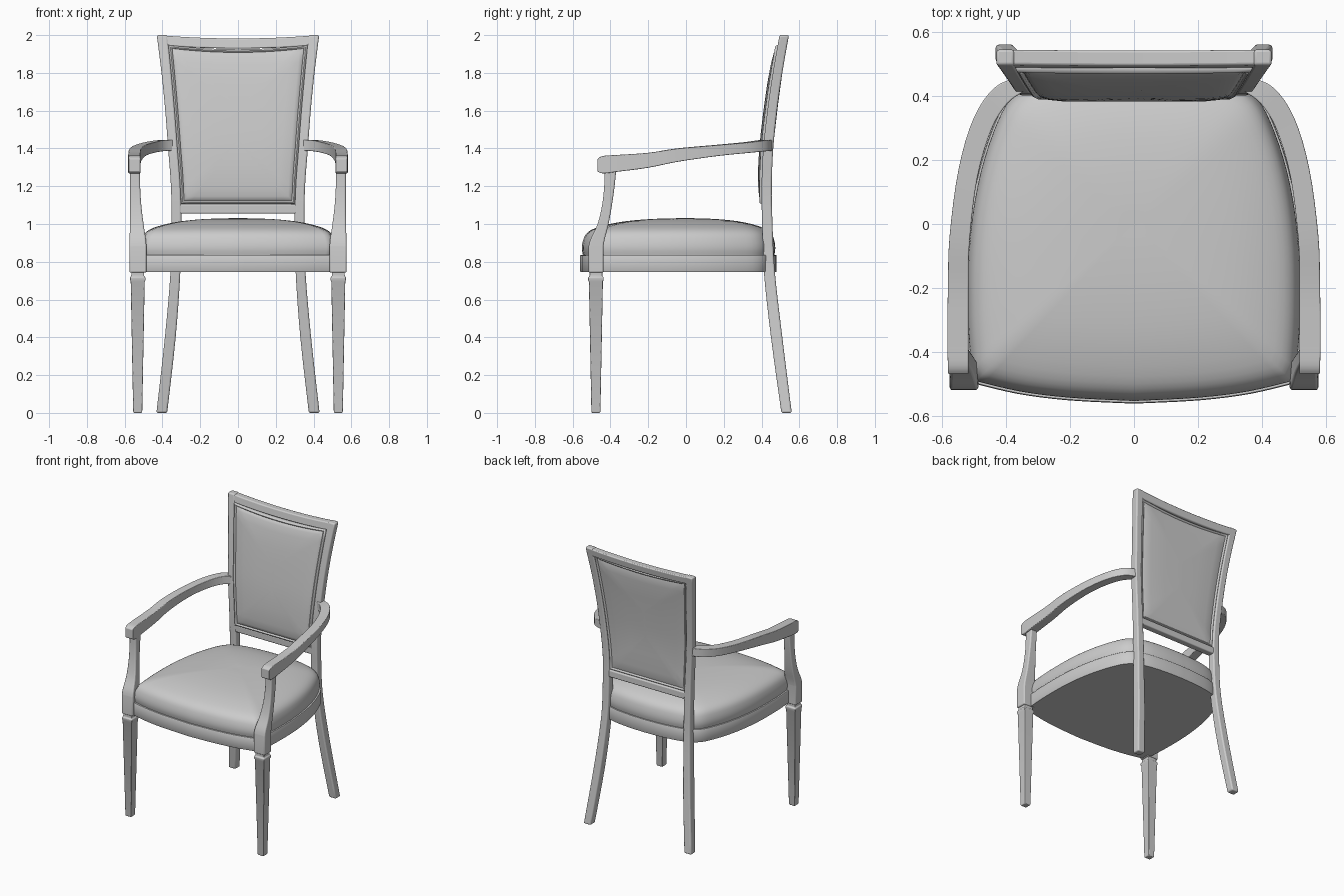
import bpy
import bmesh
import math

cube = bpy.data.objects.get("Cube")
if cube:
    bpy.data.objects.remove(cube, do_unlink=True)

GREY = (0.6, 0.6, 0.6, 1.0)
mat = bpy.data.materials.new("plain grey")
mat.use_nodes = True
mat.diffuse_color = GREY
mat.node_tree.nodes["Principled BSDF"].inputs["Base Color"].default_value = GREY


def smooth(rows, steps=4):
    """Run a smooth curve through rows of numbers."""
    out = []
    for i in range(len(rows) - 1):
        a, b = rows[max(i - 1, 0)], rows[i]
        c, d = rows[i + 1], rows[min(i + 2, len(rows) - 1)]
        for s in range(steps):
            t = s / steps
            out.append([0.5 * (2 * q + (r - p) * t + (2*p - 5*q + 4*r - w) * t * t
                               + (3*q - p - 3*r + w) * t ** 3)
                        for p, q, r, w in zip(a, b, c, d)])
    out.append(list(rows[-1]))
    return out


def look_up(table, z):
    """Straight interpolation in (z, value) pairs."""
    for (z0, v0), (z1, v1) in zip(table, table[1:]):
        if z <= z1:
            break
    return v0 + (v1 - v0) * (z - z0) / (z1 - z0)


def skin(name, rings, bevel=0.0, mirror=False, angle=35):
    """Join rings of points into a closed skin with capped ends."""
    bm = bmesh.new()
    loops = [[bm.verts.new(p) for p in ring] for ring in rings]
    n = len(loops[0])
    for a, b in zip(loops, loops[1:]):
        for i in range(n):
            j = (i + 1) % n
            bm.faces.new((a[i], a[j], b[j], b[i]))
    bm.faces.new(loops[0])
    bm.faces.new(loops[-1])
    bmesh.ops.recalc_face_normals(bm, faces=bm.faces)
    mesh = bpy.data.meshes.new(name)
    bm.to_mesh(mesh)
    bm.free()
    mesh.materials.append(mat)
    obj = bpy.data.objects.new(name, mesh)
    bpy.context.collection.objects.link(obj)
    if bevel:
        mod = obj.modifiers.new("Rounded edges", 'BEVEL')
        mod.width = bevel
        mod.segments = 3
        mod.limit_method = 'ANGLE'
        mod.angle_limit = math.radians(40)
    if mirror:
        obj.modifiers.new("Other side", 'MIRROR')
    bpy.ops.object.select_all(action='DESELECT')
    obj.select_set(True)
    bpy.context.view_layer.objects.active = obj
    bpy.ops.object.shade_smooth_by_angle(angle=math.radians(angle))
    return obj


def box_ring(x0, x1, y0, y1, z):
    return [(x0, y0, z), (x1, y0, z), (x1, y1, z), (x0, y1, z)]


# Seat outline: bowed front, sides curving in to a rounded back
front_edge = smooth([(0, -0.56), (0.2, -0.55), (0.36, -0.53), (0.5, -0.497)])
side_edge = smooth([(0.515, -0.46), (0.525, -0.3), (0.522, -0.08), (0.495, 0.12),
                    (0.445, 0.29), (0.385, 0.4), (0.28, 0.452), (0.14, 0.474), (0, 0.48)])
half = front_edge + side_edge
outline = half + [(-x, y) for x, y in half[-2:0:-1]]


def seat_ring(scale, z):
    return [(x * scale, y * scale, z) for x, y in outline]


skin("seat_rail", [seat_ring(s, z) for s, z in
                   ((0.995, 0.745), (1, 0.75), (1, 0.832), (0.995, 0.837))])
cushion = smooth([(0.975, 0.837), (0.985, 0.87), (0.975, 0.91), (0.94, 0.95),
                  (0.85, 0.98), (0.65, 1.008), (0.4, 1.024), (0.15, 1.03), (0.02, 1.03)], 3)
skin("seat_cushion", [seat_ring(s, z) for s, z in cushion], angle=60)

# Back posts sweep from splayed feet up to the leaning top
POST = [(0.375, 0.432, 0.505, 0.56, 0), (0.33, 0.387, 0.45, 0.51, 0.4),
        (0.305, 0.357, 0.412, 0.47, 0.75), (0.30, 0.352, 0.403, 0.458, 1.0),
        (0.305, 0.355, 0.40, 0.454, 1.2), (0.32, 0.37, 0.409, 0.462, 1.4),
        (0.335, 0.385, 0.431, 0.482, 1.6), (0.353, 0.405, 0.46, 0.51, 1.8),
        (0.373, 0.43, 0.495, 0.545, 2.0)]
post = smooth(POST)
skin("back_post", [box_ring(*r) for r in post], 0.009, True)
post_front = [(r[4], r[2]) for r in post]
panel_width = [(r[4], r[0] + 0.001) for r in post]


# Cross rails of the back
def cross_rail(name, reach, bottom, top, sag):
    rings = []
    for i in range(13):
        t = i / 6 - 1
        drop = sag * (1 - t * t)
        ring = []
        for z, back in ((bottom, 0.002), (bottom, 0.05), (top, 0.05), (top, 0.002)):
            z -= drop
            ring.append((t * reach, look_up(post_front, z) + back, z))
        rings.append(ring)
    skin(name, rings, 0.007)


cross_rail("top_rail", 0.40, 1.945, 1.998, 0.016)
cross_rail("lower_back_rail", 0.325, 1.055, 1.105, 0)

# Upholstered back panel with a raised cord round its edge
LOW, HIGH, SAG, MID = 1.107, 1.947, 0.022, 1.53
N = 14
edge = [(-1 + 2 * i / N, 0) for i in range(N)] + [(1, i / N) for i in range(N)]
edge += [(-x, 1 - v) for x, v in edge]


def panel_ring(inset, forward):
    ring = []
    for u, v in edge:
        z = LOW + v * (HIGH - LOW - SAG * (1 - u * u))
        x = u * look_up(panel_width, z)
        x *= 1 - inset / 0.33
        z = MID + (z - MID) * (1 - inset / 0.42)
        ring.append((x, look_up(post_front, z) - forward, z))
    return ring


PAD = [(0.32, -0.052), (0.2, -0.051), (0.08, -0.048), (0.03, -0.042), (0.018, -0.038),
       (0.014, -0.044), (0.007, -0.046), (0.001, -0.04), (0, 0), (0.003, 0.009),
       (0.009, 0.012), (0.015, 0.009), (0.018, 0.003), (0.023, 0.008),
       (0.04, 0.013), (0.09, 0.018), (0.2, 0.021), (0.32, 0.021)]
skin("back_panel", [panel_ring(*p) for p in PAD], angle=50)

# Arms: outer x, outer y, inner x, inner y, underside z, top z
ARM = [(0.579, -0.468, 0.516, -0.468, 1.278, 1.345), (0.58, -0.44, 0.516, -0.44, 1.268, 1.36),
       (0.582, -0.36, 0.516, -0.36, 1.277, 1.366), (0.58, -0.2, 0.516, -0.2, 1.298, 1.377),
       (0.575, -0.04, 0.512, -0.05, 1.33, 1.4), (0.547, 0.17, 0.488, 0.145, 1.36, 1.418),
       (0.5, 0.33, 0.444, 0.295, 1.376, 1.432), (0.435, 0.425, 0.395, 0.375, 1.385, 1.443),
       (0.362, 0.458, 0.345, 0.412, 1.388, 1.446)]
skin("arm", [[(xo, yo, zb), (xi, yi, zb), (xi, yi, zt), (xo, yo, zt)]
             for xo, yo, xi, yi, zb, zt in smooth(ARM)], 0.018, True)

# Arm supports flow down into the corner blocks
SUPPORT = [(0.485, 0.575, -0.516, -0.437, 0.88), (0.488, 0.574, -0.505, -0.43, 0.92),
           (0.5, 0.572, -0.468, -0.41, 1.0), (0.512, 0.571, -0.444, -0.392, 1.1),
           (0.518, 0.571, -0.433, -0.378, 1.2), (0.519, 0.571, -0.431, -0.368, 1.3)]
block = [box_ring(0.485, 0.575, -0.516, -0.437, 0.742)]
skin("arm_support", block + [box_ring(*r) for r in smooth(SUPPORT)], 0.008, True)

# Tapered front legs with a narrow neck under the block
LEG = [(0.022, 0), (0.024, 0.008), (0.037, 0.695), (0.041, 0.703), (0.041, 0.718),
       (0.034, 0.724), (0.034, 0.75)]
skin("front_leg", [box_ring(0.531 - r, 0.531 + r, -0.477 - r, -0.477 + r, z)
                   for r, z in LEG], 0.004, True)
